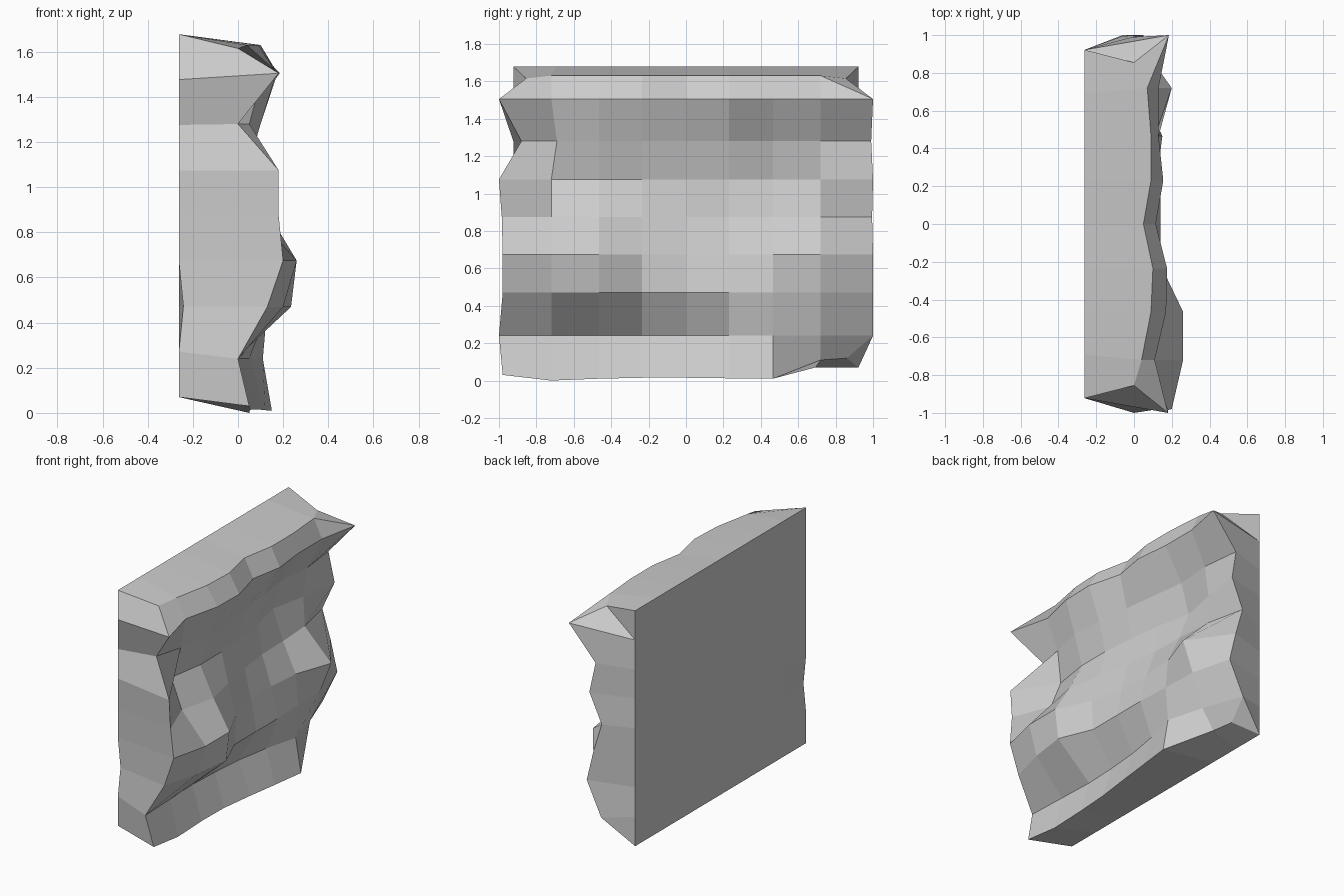
import bpy, bmesh

if "Cube" in bpy.data.objects:
    bpy.data.objects.remove(bpy.data.objects["Cube"])

# Relief heights (x) of the rock face: one row per level, bottom to top, y from -1 to 1
relief = [
    [.05, .05, .05, .06, .09, .12, .15, -.05, -.085],
    [.00, -.01, -.02, -.01, .01, .05, .11, .04, -.06],
    [.13, .20, .235, .14, .14, .14, .13, .12, .05],
    [.20, .26, .26, .15, .10, .09, .11, .20, .00],
    [.18, .08, .14, .09, .05, .02, .015, .00, -.06],
    [.18, .00, .04, .04, .02, -.01, -.06, -.01, .03],
    [.00, .05, .10, .09, .06, .03, .00, .02, -.01],
    [.18, .11, .17, .175, .115, .155, .13, .13, .185],
    [.00, .04, .09, .10, .05, .09, .09, .07, .00],
]
cols = [-1, -.72, -.465, -.235, 0, .23, .465, .72, 1]
levels = [.02, .24, .47, .675, .875, 1.075, 1.28, 1.505, 1.63]
left_y = [-.98, -1, -.98, -.98, -.985, -1, -.88, -1, -.855]
right_y = [.86, 1, 1, 1, .995, 1, .99, 1, .855]
bottom_z = [.03, .0, .01, .015, .015, .012, .01, .11, .12]
N = len(cols)
last = N - 1
BACK, HALF, Z0, Z1 = -.262, .922, .07, 1.678


def front_point(r, c):
    y = left_y[r] if c == 0 else right_y[r] if c == last else cols[c]
    z = bottom_z[c] if r == 0 else levels[r]
    if (r, c) == (6, 1):
        y = -.69                      # overhanging lip
    if r == last and c in (0, last):
        z = 1.615
    return relief[r][c], y, z


def back_point(r, c):
    x = BACK + (.02 if (r, c) == (2, 0) else 0)   # small chip in one rear edge
    return x, HALF * (2 * c / last - 1), Z0 + (Z1 - Z0) * r / last


bm = bmesh.new()
front = [[bm.verts.new(front_point(r, c)) for c in range(N)] for r in range(N)]
back = [[bm.verts.new(back_point(r, c)) for c in range(N)] for r in range(N)]

# Rugged front and flat back
for r in range(last):
    for c in range(last):
        for g in (front, back):
            bm.faces.new((g[r][c], g[r][c + 1], g[r + 1][c + 1], g[r + 1][c]))

# Sides, top and bottom join the two sheets around their rims
rim = ([(0, c) for c in range(last)] + [(r, last) for r in range(last)]
       + [(last, c) for c in range(last, 0, -1)] + [(r, 0) for r in range(last, 0, -1)])
for (r, c), (r2, c2) in zip(rim, rim[1:] + rim[:1]):
    bm.faces.new((front[r][c], back[r][c], back[r2][c2], front[r2][c2]))

# Fix the fold direction of the strongly bent corner faces
for a, b in ((front[7][8], front[8][7]), (front[8][8], back[7][8]), (front[1][8], back[0][8])):
    bmesh.ops.connect_verts(bm, verts=[a, b])

bmesh.ops.recalc_face_normals(bm, faces=bm.faces)
mesh = bpy.data.meshes.new("rock_wall")
bm.to_mesh(mesh)
bm.free()
bpy.context.collection.objects.link(bpy.data.objects.new("rock_wall", mesh))
